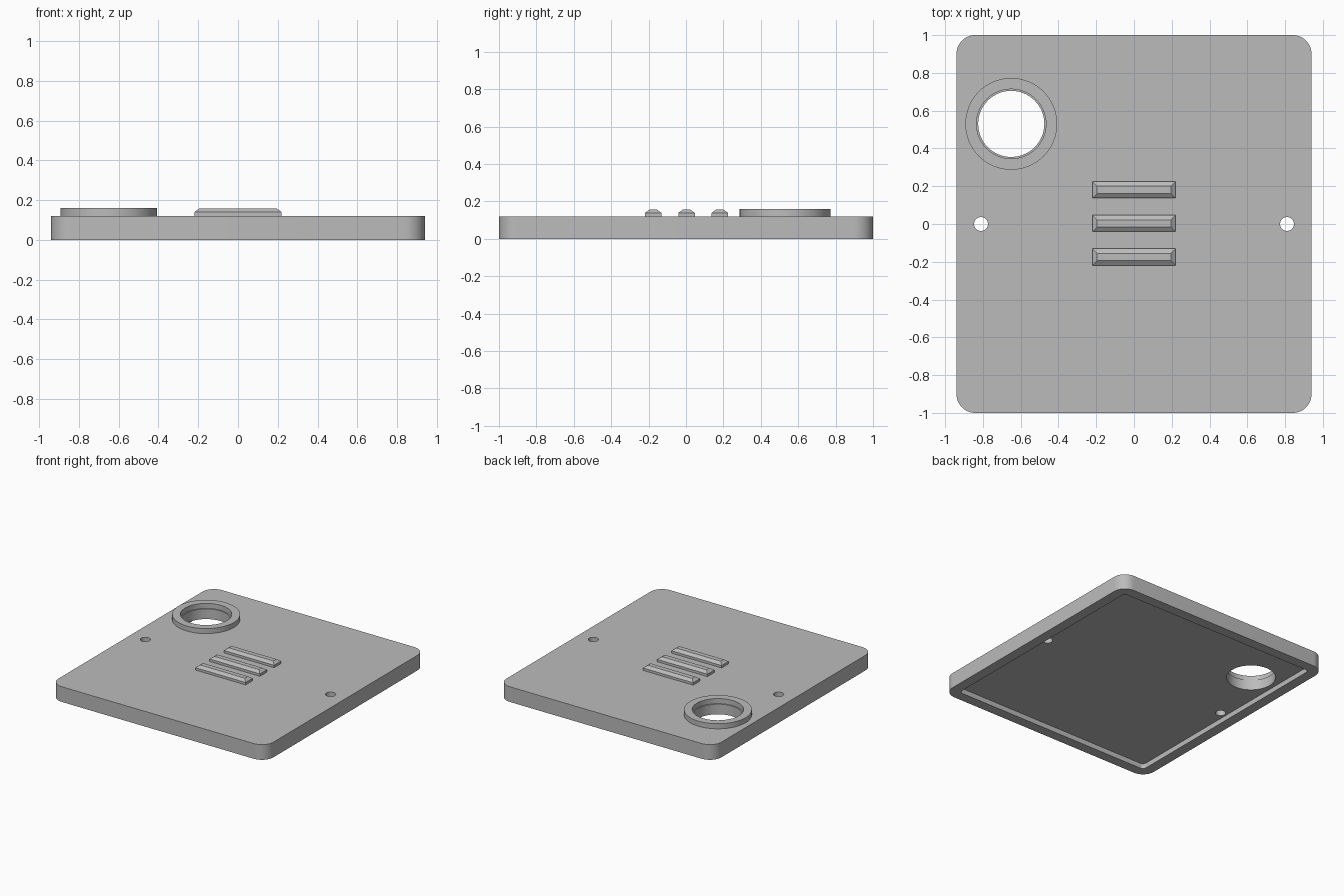
import bpy
import bmesh
from math import cos, sin, pi, radians

if "Cube" in bpy.data.objects:
    bpy.data.objects.remove(bpy.data.objects["Cube"])

# Single matte grey
grey = bpy.data.materials.new("plain grey")
grey.use_nodes = True
COLOUR = (0.5, 0.5, 0.5, 1)
grey.diffuse_color = COLOUR
grey.node_tree.nodes["Principled BSDF"].inputs["Base Color"].default_value = COLOUR

TOP = 0.12
PORT = (-0.65, 0.53)


def make_object(name, bm):
    bmesh.ops.recalc_face_normals(bm, faces=bm.faces)
    mesh = bpy.data.meshes.new(name)
    bm.to_mesh(mesh)
    bm.free()
    mesh.materials.append(grey)
    ob = bpy.data.objects.new(name, mesh)
    bpy.context.collection.objects.link(ob)
    return ob


def rounded_outline(hx, hy, r, steps=12):
    corners = [(1, 1), (-1, 1), (-1, -1), (1, -1)]
    return [(sx * (hx - r) + r * cos(a), sy * (hy - r) + r * sin(a))
            for q, (sx, sy) in enumerate(corners)
            for a in [(q + i / steps) * pi / 2 for i in range(steps + 1)]]


def circle(centre, r, steps=64):
    return [(centre[0] + r * cos(2 * pi * i / steps),
             centre[1] + r * sin(2 * pi * i / steps)) for i in range(steps)]


def prism(name, outline, z0, z1):
    bm = bmesh.new()
    face = bm.faces.new([bm.verts.new((x, y, z0)) for x, y in outline])
    out = bmesh.ops.extrude_face_region(bm, geom=[face])
    verts = [v for v in out["geom"] if isinstance(v, bmesh.types.BMVert)]
    bmesh.ops.translate(bm, verts=verts, vec=(0, 0, z1 - z0))
    return make_object(name, bm)


def cut(target, cutter):
    cutter.hide_render = True
    bpy.context.view_layer.objects.active = target
    mod = target.modifiers.new("cut", 'BOOLEAN')
    mod.operation = 'DIFFERENCE'
    mod.solver = 'EXACT'
    mod.object = cutter
    bpy.ops.object.modifier_apply(modifier=mod.name)
    bpy.data.objects.remove(cutter)


def smooth(ob):
    bpy.ops.object.select_all(action='DESELECT')
    ob.select_set(True)
    bpy.context.view_layer.objects.active = ob
    bpy.ops.object.shade_smooth_by_angle(angle=radians(30))


# Cover plate with a shallow underside recess and through holes
plate = prism("cover_plate", rounded_outline(0.94, 1.0, 0.1), 0, TOP)
cut(plate, prism("recess_cutter", rounded_outline(0.86, 0.92, 0.025), -0.1, 0.04))
cut(plate, prism("port_cutter", circle(PORT, 0.175), -0.1, 0.3))
for side in (-1, 1):
    cut(plate, prism("screw_cutter", circle((side * 0.81, 0), 0.037, 32), -0.1, 0.3))
smooth(plate)

# Raised collar around the port, slightly wider than the hole
collar = prism("port_collar", circle(PORT, 0.243), TOP, 0.16)
cut(collar, prism("collar_cutter", circle(PORT, 0.184), 0, 0.3))
smooth(collar)

# Three raised bars with chamfered tops
for i, name in enumerate(("front_bar", "middle_bar", "back_bar")):
    y = (i - 1) * 0.178 + 0.003
    bm = bmesh.new()
    loops = []
    for inset, z in ((0, TOP), (0, 0.139), (0.025, 0.157)):
        hx, hy = 0.22 - inset, 0.044 - inset
        loops.append([bm.verts.new((sx * hx, y + sy * hy, z))
                      for sx, sy in ((1, 1), (-1, 1), (-1, -1), (1, -1))])
    for low, high in zip(loops, loops[1:]):
        for k in range(4):
            n = (k + 1) % 4
            bm.faces.new((low[k], low[n], high[n], high[k]))
    bm.faces.new(loops[0])
    bm.faces.new(loops[-1])
    make_object(name, bm)
